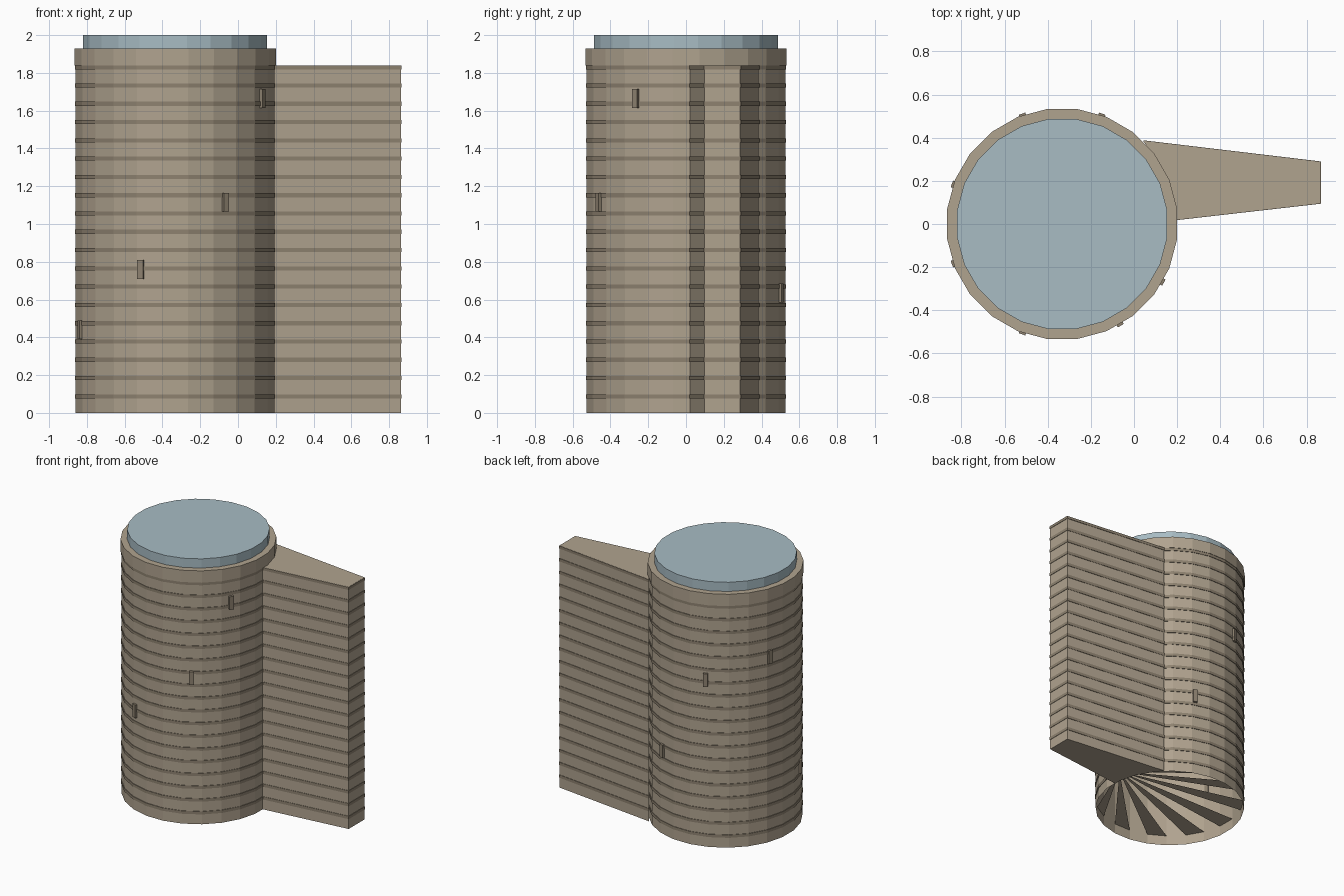
import bpy
import bmesh
from math import sin, cos, pi, radians
from mathutils import Matrix, Vector

cube = bpy.data.objects.get("Cube")
if cube:
    bpy.data.objects.remove(cube, do_unlink=True)


def material(name, srgb):
    lin = [((c / 255 + 0.055) / 1.055) ** 2.4 for c in srgb] + [1.0]
    m = bpy.data.materials.new(name)
    m.use_nodes = True
    m.diffuse_color = lin
    m.node_tree.nodes["Principled BSDF"].inputs["Base Color"].default_value = lin
    return m


stone = material("tan_stone", (176, 163, 143))
trim = material("dark_tan_trim", (142, 130, 112))
glass = material("pale_blue_roof", (168, 188, 196))

SIDES = 24
AXIS = Vector((-0.333, 0.0))
WING_TOP = 1.84
BAND_H = 0.022
BANDS = [0.0875 + 0.0968 * i for i in range(19)]


def circle(apothem):
    """24-gon round the tower axis with flats on the main directions."""
    r = apothem / cos(pi / SIDES)
    angles = [2 * pi * (i + 0.5) / SIDES for i in range(SIDES)]
    return [AXIS + Vector((r * cos(a), r * sin(a))) for a in angles]


def finish(name, bm, mat):
    bmesh.ops.recalc_face_normals(bm, faces=bm.faces)
    mesh = bpy.data.meshes.new(name)
    bm.to_mesh(mesh)
    bm.free()
    mesh.materials.append(mat)
    obj = bpy.data.objects.new(name, mesh)
    bpy.context.collection.objects.link(obj)
    return obj


def loop(bm, pts, z):
    return [bm.verts.new((p.x, p.y, z)) for p in pts]


def bridge(bm, a, b):
    for i in range(len(a)):
        j = (i + 1) % len(a)
        bm.faces.new((a[i], a[j], b[j], b[i]))


def add_prism(bm, pts, z0, z1, bottom=True, top=True):
    low, high = loop(bm, pts, z0), loop(bm, pts, z1)
    bridge(bm, low, high)
    if bottom:
        bm.faces.new(low[::-1])
    if top:
        bm.faces.new(high)


def prism(name, pts, z0, z1, mat, **caps):
    bm = bmesh.new()
    add_prism(bm, pts, z0, z1, **caps)
    return finish(name, bm, mat)


# Round tower: hollow shell open at the foot, collar and roof disc
prism("tower_wall", circle(0.526), 0, WING_TOP, stone, bottom=False, top=False)
prism("tower_collar", circle(0.533), WING_TOP, 1.93, stone)
prism("roof_disc", circle(0.487), 1.93, 2.0, glass)

# Raised rings at every storey
bm = bmesh.new()
for z in BANDS:
    outer, inner = circle(0.530), circle(0.526)
    loops = [loop(bm, p, z + h) for p, h in
             ((inner, -BAND_H / 2), (outer, -BAND_H / 2),
              (outer, BAND_H / 2), (inner, BAND_H / 2))]
    for a, b in zip(loops, loops[1:]):
        bridge(bm, a, b)
finish("tower_bands", bm, trim)

# Open fan of floor triangles just above the foot
bm = bmesh.new()
rim = loop(bm, circle(0.526), BANDS[0] - BAND_H / 2)
for i in range(1, SIDES - 1, 2):
    bm.faces.new((rim[0], rim[i], rim[i + 1]) if i > 1 else (rim[0], rim[2], rim[3]))
finish("floor_fan", bm, stone)


# Tapered wing that meets the tower along its rim
def wing_outline(out):
    rim = circle(0.526)[:3]
    return [Vector((0.19, 0.02 - out)), Vector((0.863 + out, 0.097 - out)),
            Vector((0.863 + out, 0.287 + out)), Vector((0.042, 0.385 + out)),
            rim[2], rim[1], rim[0]]


prism("wing_wall", wing_outline(0), 0, WING_TOP, stone)
bm = bmesh.new()
for z in BANDS:
    add_prism(bm, wing_outline(0.003), z - BAND_H / 2, min(z + BAND_H / 2, WING_TOP - 0.001))
finish("wing_bands", bm, trim)

# Slim windows stepping round the tower: (angle, height)
WINDOWS = [(-30, 1.665), (-60, 1.115), (-110, 0.76), (-160, 0.44),
           (160, 1.41), (110, 1.27), (70, 0.635)]
bm = bmesh.new()
for angle, z in WINDOWS:
    place = (Matrix.Translation((AXIS.x, AXIS.y, z))
             @ Matrix.Rotation(radians(angle), 4, 'Z')
             @ Matrix.Translation((0.533, 0, 0))
             @ Matrix.Diagonal((0.022, 0.032, 0.10, 1)))
    bmesh.ops.create_cube(bm, size=1, matrix=place)
finish("windows", bm, trim)
